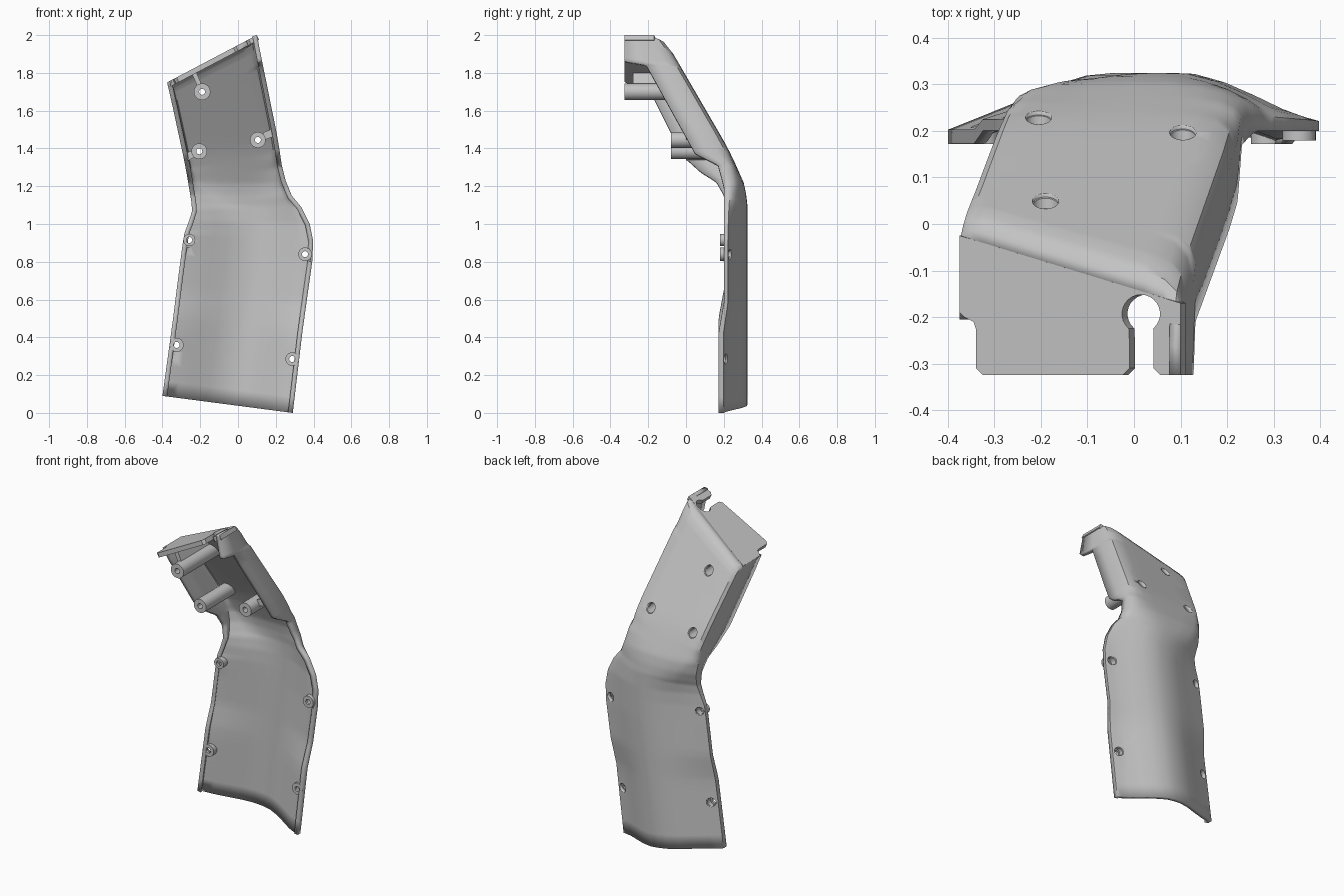
import bpy, bmesh, math
from mathutils import Vector
from mathutils.bvhtree import BVHTree

if "Cube" in bpy.data.objects:
    bpy.data.objects.remove(bpy.data.objects["Cube"])

grey = bpy.data.materials.new("plain_grey")
grey.use_nodes = True
GREY = (0.55, 0.55, 0.55, 1)
grey.diffuse_color = GREY
grey.node_tree.nodes["Principled BSDF"].inputs["Base Color"].default_value = GREY


def add_object(name, bm):
    mesh = bpy.data.meshes.new(name)
    bm.to_mesh(mesh)
    bm.free()
    mesh.materials.append(grey)
    ob = bpy.data.objects.new(name, mesh)
    bpy.context.collection.objects.link(ob)
    return ob


def smooth(ob, angle=35):
    bpy.ops.object.select_all(action="DESELECT")
    ob.select_set(True)
    bpy.context.view_layer.objects.active = ob
    bpy.ops.object.shade_smooth_by_angle(angle=math.radians(angle))


def lookup(table, v):
    for (a, p), (b, q) in zip(table, table[1:]):
        if v <= b:
            return p + (q - p) * max(0, (v - a) / (b - a))
    return table[-1][1]


# Depth of the back and of both rims by height
BACK = [(0, .325), (1.1, .325), (1.16, .318), (1.22, .305), (1.31, .265), (1.38, .232), (1.44, .2), (2, -.125)]
RIM_L = [(0, .172), (.5, .172), (.65, .2), (1.15, .2), (1.22, .16), (1.27, .08), (1.36, -.02),
         (1.48, -.08), (1.66, -.17), (1.75, -.205)]
RIM_R = [(0, .172), (.42, .172), (.58, .2), (1.2, .2), (1.31, .17), (1.37, .05), (1.84, -.21), (1.86, -.325)]

# Cross-sections as (fraction across, fraction of depth)
ARCH = [(0, 0), (0, .02), (0, .2), (.1, .38), (.22, .6), (.33, .82), (.43, .96), (.52, 1),
        (.6, .98), (.7, .82), (.8, .58), (.9, .33), (.96, .23), (1, .17), (1, 0)]
BOX = [(0, 0), (0, .4), (0, .78), (.012, .91), (.045, .98), (.1, 1), (.3, 1), (.5, 1),
       (.7, 1), (.83, 1), (.92, .98), (.975, .89), (1, .7), (1, .4), (1, 0)]

# Stations: left x, left z, right x, right z, arch-to-box blend, back drop
STATIONS = [
    (-.40, .09, .29, 0, 0, 0), (-.345, .49, .34, .42, 0, 0), (-.325, .65, .362, .58, 0, 0),
    (-.295, .88, .393, .80, 0, 0), (-.284, .95, .398, .91, 0, 0), (-.258, 1.02, .38, 1.0, .08, 0),
    (-.243, 1.07, .335, 1.09, .2, 0), (-.247, 1.12, .285, 1.15, .4, 0), (-.257, 1.18, .252, 1.23, .65, 0),
    (-.267, 1.24, .232, 1.31, .85, 0), (-.278, 1.3, .22, 1.39, .97, 0), (-.292, 1.37, .205, 1.48, 1, 0),
    (-.348, 1.63, .133, 1.835, 1, 0), (-.353, 1.651, .127, 1.865, 1, 0), (-.365, 1.705, .112, 1.94, 1, 0),
    (-.373, 1.737, .104, 1.985, 1, .01), (-.375, 1.75, .10, 2.0, 1, .045)]

# Main shell lofted through the stations
rows = []
for a, b in zip(STATIONS, STATIONS[1:]):
    n = 5 if b[5] == 0 else 2
    rows += [[p + (q - p) * k / n for p, q in zip(a, b)] for k in range(n)]
rows.append(STATIONS[-1])

sheet = bmesh.new()
grid = []
for lx, lz, rx, rz, mix, drop in rows:
    line = []
    fl, fr = lookup(RIM_L, lz), lookup(RIM_R, rz)
    for (s0, h0), (s1, h1) in zip(ARCH, BOX):
        s, h = s0 + (s1 - s0) * mix, h0 + (h1 - h0) * mix
        z = lz + (rz - lz) * s
        front = fl if s < .5 else fr
        back = lookup(BACK, z) - drop
        line.append(sheet.verts.new((lx + (rx - lx) * s, front + (back - front) * h, z)))
    grid.append(line)
for low, high in zip(grid, grid[1:]):
    for j in range(len(low) - 1):
        sheet.faces.new((low[j], high[j], high[j + 1], low[j + 1]))
sheet.normal_update()
tree = BVHTree.FromBMesh(sheet)


def reach(x, z, front, least):
    """Depth inside the shell wall, straight behind a point."""
    hit = tree.ray_cast(Vector((x, front, z)), Vector((0, 1, 0)))[0]
    return max(hit.y - .01 if hit else 0, front + least)


# Screw posts: x, z, front depth, outer radius, bore radius
POSTS = {"top_post": (-.19, 1.70, -.325, .044, .028), "middle_right_post": (-.205, 1.385, -.08, .042, .028),
         "middle_left_post": (.105, 1.445, -.08, .042, .028), "waist_right_post": (-.258, .915, .18, .032, .024),
         "waist_left_post": (.355, .84, .18, .036, .026), "bottom_right_post": (-.325, .36, .172, .037, .026),
         "bottom_left_post": (.287, .285, .172, .036, .026)}
SIDES, PILOT = 24, .016
DIRECTIONS = [Vector((math.cos(math.tau * k / SIDES), 0, math.sin(math.tau * k / SIDES))) for k in range(SIDES)]


def cut_hole(bm, centre, radius):
    """Slice the sheet along a many-sided outline and drop the inside."""
    def near(face):
        offsets = [v.co - centre for v in face.verts]
        return face.normal.y > .1 and all(
            min(o[i] for o in offsets) < radius and max(o[i] for o in offsets) > -radius for i in (0, 2))

    for d in DIRECTIONS:
        faces = [f for f in bm.faces if near(f)]
        geom = faces + list({e for f in faces for e in f.edges}) + list({v for f in faces for v in f.verts})
        bmesh.ops.bisect_plane(bm, geom=geom, dist=1e-5, plane_co=centre + d * radius, plane_no=d)
        bm.normal_update()
    inside = [f for f in bm.faces if f.normal.y > .1 and
              all((f.calc_center_median() - centre).dot(d) < radius for d in DIRECTIONS)]
    bmesh.ops.delete(bm, geom=inside, context="FACES")


for name, (cx, cz, front, radius, bore) in POSTS.items():
    floor = .05 if front < 0 else .015
    bm = bmesh.new()
    rings = []
    for r, y in ((radius, None), (radius, front), (PILOT, front), (PILOT, front + floor),
                 (bore, front + floor), (bore, None)):
        ring = []
        for d in DIRECTIONS:
            x, z = cx + r * d.x, cz + r * d.z
            ring.append(bm.verts.new((x, reach(x, z, front, floor + .004) if y is None else y, z)))
        rings.append(ring)
    for a, b in zip(rings, rings[1:] + rings[:1]):
        for k in range(SIDES):
            m = (k + 1) % SIDES
            bm.faces.new((a[k], a[m], b[m], b[k]))
    bmesh.ops.recalc_face_normals(bm, faces=bm.faces)
    smooth(add_object(name, bm))
    cut_hole(sheet, Vector((cx, 0, cz)), bore)

# Give the sheet its wall thickness
shell = add_object("cover_shell", sheet)
smooth(shell)
solid = shell.modifiers.new("thickness", "SOLIDIFY")
solid.thickness = .025
solid.offset = -1


# Ribs tying the tall posts to the walls
def rib(name, start, end, front, width):
    a, b = Vector(start), Vector(end)
    side = (b - a).orthogonal().normalized() * width / 2
    bm = bmesh.new()
    corners = [a + side, b + side, b - side, a - side]
    near = [bm.verts.new((p.x, front, p.y)) for p in corners]
    far = [bm.verts.new((p.x, reach(p.x, p.y, front, .02), p.y)) for p in corners]
    bm.faces.new(near)
    bm.faces.new(far[::-1])
    for k in range(4):
        bm.faces.new((near[k], far[k], far[k - 1], near[k - 1]))
    bmesh.ops.recalc_face_normals(bm, faces=bm.faces)
    add_object(name, bm)


rib("top_rib", (-.205, 1.737), (-.235, 1.805), -.28, .025)
rib("middle_right_rib", (-.24, 1.37), (-.272, 1.355), 0, .04)
rib("middle_left_rib", (.138, 1.465), (.19, 1.485), 0, .04)

# Top plate with a keyhole slot
outline = [(-.375, -.025), (-.375, -.19), (-.365, -.2), (-.345, -.21), (-.34, -.225), (-.34, -.31), (-.325, -.325),
           (-.025, -.325), (-.01, -.31), (-.01, -.25)]
outline += [(.015 + .041 * math.cos(t), -.193 + .041 * math.sin(t))
            for t in (math.radians(230 - 280 * k / 20) for k in range(21))]
outline += [(.042, -.25), (.042, -.31), (.057, -.325), (.10, -.325), (.10, -.17)]
bm = bmesh.new()


def top_line(x):
    return 1.75 + .25 * (x + .375) / .475


face = bm.faces.new([bm.verts.new((x, y, top_line(x))) for x, y in outline])
grown = bmesh.ops.extrude_face_region(bm, geom=[face], use_keep_orig=True)
for v in grown["geom"]:
    if isinstance(v, bmesh.types.BMVert):
        v.co += Vector((.012, 0, -.025))
bmesh.ops.recalc_face_normals(bm, faces=bm.faces)
smooth(add_object("top_plate", bm))
